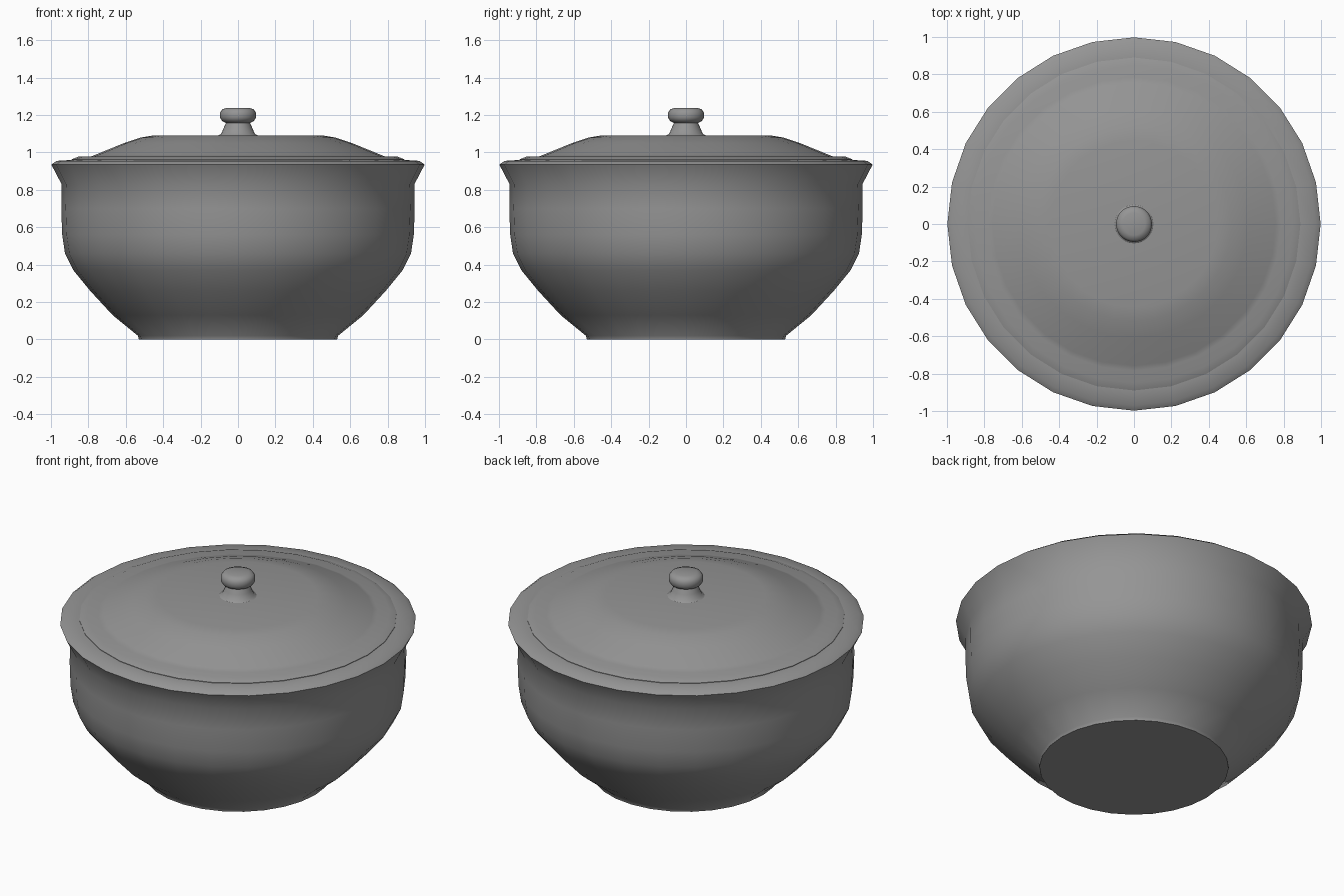
import bpy, bmesh, math
from mathutils import Vector

SIDES = 28

cube = bpy.data.objects.get("Cube")
if cube:
    bpy.data.objects.remove(cube, do_unlink=True)

grey = bpy.data.materials.new("stone grey")
grey.use_nodes = True
colour = (0.3, 0.3, 0.3, 1)
grey.diffuse_color = colour
grey.node_tree.nodes["Principled BSDF"].inputs["Base Color"].default_value = colour


def lathe(name, profile, angle=40):
    """Spin a (radius, height) profile around the z axis."""
    bm = bmesh.new()
    verts = [bm.verts.new((r, 0, z)) for r, z in profile]
    edges = [bm.edges.new(pair) for pair in zip(verts, verts[1:])]
    bmesh.ops.spin(bm, geom=verts + edges, cent=(0, 0, 0), axis=(0, 0, 1),
                   angle=math.tau, steps=SIDES, use_merge=True)
    bmesh.ops.remove_doubles(bm, verts=bm.verts, dist=0.0005)
    bmesh.ops.recalc_face_normals(bm, faces=bm.faces)
    mesh = bpy.data.meshes.new(name)
    bm.to_mesh(mesh)
    bm.free()
    mesh.materials.append(grey)
    obj = bpy.data.objects.new(name, mesh)
    bpy.context.collection.objects.link(obj)
    bpy.ops.object.select_all(action='DESELECT')
    obj.select_set(True)
    bpy.context.view_layer.objects.active = obj
    bpy.ops.object.shade_smooth_by_angle(angle=math.radians(angle))
    return obj


# Bowl: flat foot, rounded belly, flared rim and hollow inside
lathe("bowl", [
    (0, 0), (0.53, 0), (0.535, 0.02), (0.67, 0.13), (0.79, 0.26),
    (0.88, 0.37), (0.925, 0.46), (0.94, 0.56), (0.945, 0.7), (0.943, 0.83),
    (0.998, 0.935), (0.97, 0.955), (0.89, 0.96), (0.87, 0.94),
    (0.87, 0.56), (0.8, 0.37), (0.6, 0.15), (0.5, 0.07), (0, 0.07)])

# Lid: stepped edge, sloping shoulder and flat crown, with a thin underside
lathe("lid", [
    (0, 1.092), (0.446, 1.092), (0.52, 1.08), (0.61, 1.05), (0.757, 0.99),
    (0.785, 0.979), (0.85, 0.979), (0.89, 0.963), (0.89, 0.95),
    (0.76, 0.95), (0.6, 1.02), (0.44, 1.06), (0, 1.06)])

# Knob: flared neck and flattened round head
lathe("lid_knob", [
    (0, 1.085), (0.107, 1.09), (0.09, 1.1), (0.077, 1.13), (0.064, 1.158),
    (0.085, 1.168), (0.096, 1.185), (0.096, 1.212), (0.085, 1.23),
    (0.06, 1.239), (0, 1.239)], 60)
